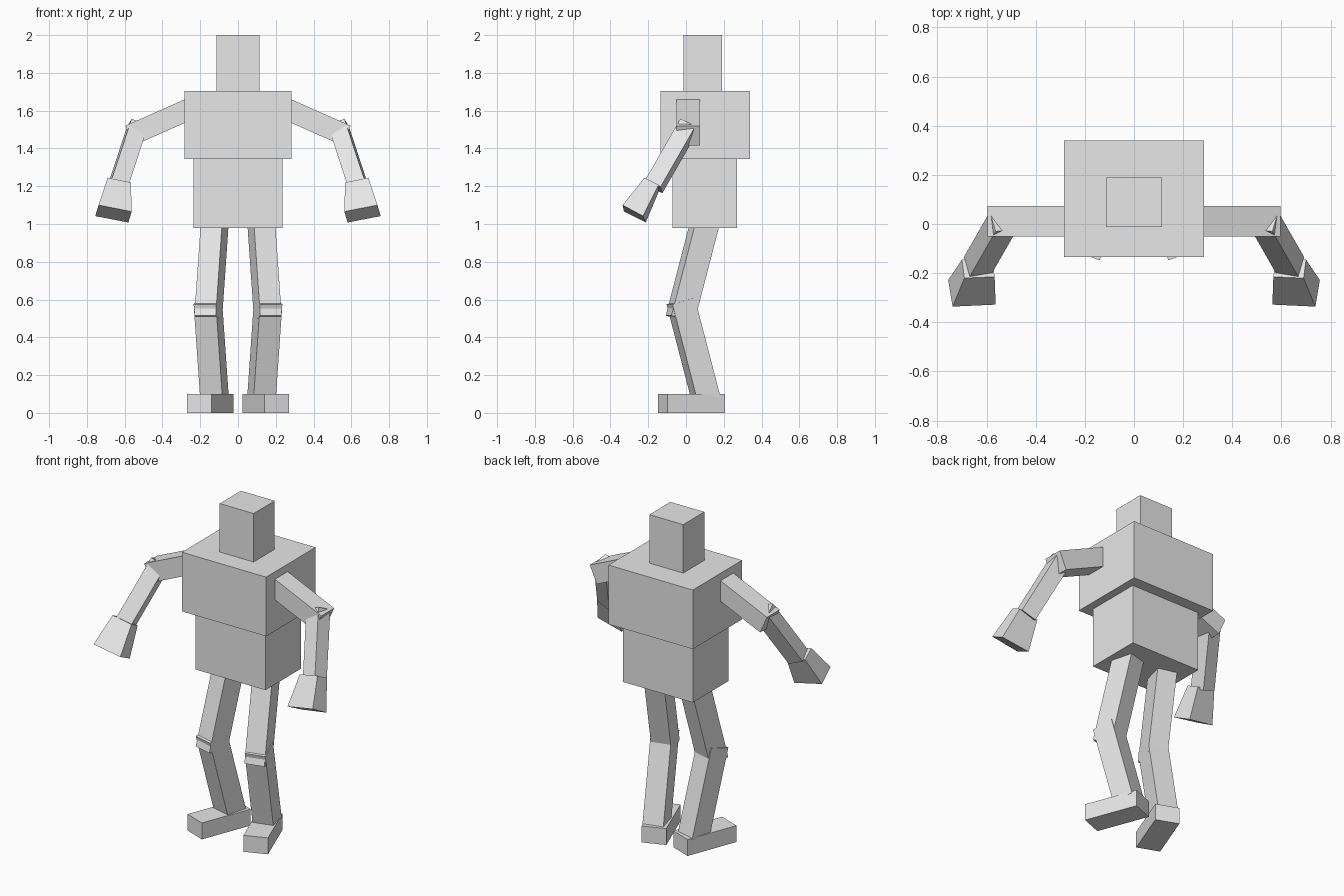
import bpy, bmesh, math
from mathutils import Vector

old = bpy.data.objects.get("Cube")
if old:
    bpy.data.objects.remove(old, do_unlink=True)

GREY = (0.8, 0.8, 0.8, 1.0)
mat = bpy.data.materials.new("plain grey")
mat.use_nodes = True
mat.diffuse_color = GREY
mat.node_tree.nodes["Principled BSDF"].inputs["Base Color"].default_value = GREY


def hexahedron(name, start, end, side=1):
    """Solid joining two four-cornered ends; side=-1 mirrors it across x."""
    bm = bmesh.new()
    a, b = [[bm.verts.new((p[0] * side, p[1], p[2])) for p in ring] for ring in (start, end)]
    bm.faces.new(a)
    bm.faces.new(b)
    for i in range(4):
        j = (i + 1) % 4
        bm.faces.new((a[i], a[j], b[j], b[i]))
    bmesh.ops.recalc_face_normals(bm, faces=bm.faces)
    mesh = bpy.data.meshes.new(name)
    bm.to_mesh(mesh)
    bm.free()
    mesh.materials.append(mat)
    obj = bpy.data.objects.new(name, mesh)
    bpy.context.collection.objects.link(obj)


def block(name, x, y, z):
    """Upright box from its ranges."""
    rings = [[(x[0], y[0], h), (x[1], y[0], h), (x[1], y[1], h), (x[0], y[1], h)] for h in z]
    hexahedron(name, *rings)


def limb(name, corner, width, depth, length, side):
    """Slanted box from one corner and three edge vectors."""
    c, w, d, l = Vector(corner), Vector(width), Vector(depth), Vector(length)
    ring = [c, c + w, c + w + d, c + d]
    hexahedron(name, ring, [p + l for p in ring], side)


# Head and torso
block("head", (-0.114, 0.114), (-0.013, 0.19), (1.70, 2.0))
block("chest", (-0.284, 0.284), (-0.135, 0.34), (1.345, 1.705))
block("waist", (-0.235, 0.235), (-0.072, 0.27), (0.98, 1.35))

# Leg directions: turned outward, bent at the knee
UP = Vector((0, 0, 1))
yaw, tilt = math.radians(15), math.radians(15)
fwd = Vector((math.sin(yaw), -math.cos(yaw), 0))
out = Vector((math.cos(yaw), math.sin(yaw), 0))
s, c = math.sin(tilt), math.cos(tilt)

# Foot directions
fyaw = math.radians(21)
foot_back = Vector((-math.sin(fyaw), math.cos(fyaw), 0))
foot_out = Vector((math.cos(fyaw), math.sin(fyaw), 0))

# Arm directions
drop = math.radians(24)
upper_axis = Vector((math.cos(drop), 0, -math.sin(drop)))
upper_up = Vector((math.sin(drop), 0, math.cos(drop)))
fore_axis = Vector((0.275, -0.48, -0.835)).normalized()
fore_depth = fore_axis.cross(Vector((-0.93, 0.1, -0.36))).normalized()
fore_width = fore_depth.cross(fore_axis)

# Flared hand: wrist end and finger end
wrist = [(0.69, -0.22, 1.245), (0.567, -0.215, 1.22), (0.578, -0.14, 1.182), (0.70, -0.145, 1.207)]
tip = [(0.738, -0.336, 1.10), (0.563, -0.328, 1.066), (0.58, -0.213, 1.008), (0.756, -0.228, 1.042)]

for side, label in ((1, "left"), (-1, "right")):
    limb(label + "_thigh", (0.118, -0.107, 0.515), out * 0.117,
         -(fwd * c + UP * s) * 0.13, (UP * c - fwd * s) * 0.58, side)
    limb(label + "_shin", (0.117, -0.103, 0.575), out * 0.122,
         -(fwd * c - UP * s) * 0.127, -(UP * c + fwd * s) * 0.535, side)
    limb(label + "_foot", (0.14, -0.148, 0), foot_out * 0.14,
         foot_back * 0.325, UP * 0.10, side)
    limb(label + "_upper_arm", (0.55, -0.05, 1.416), (0, 0.123, 0),
         upper_up * 0.114, -upper_axis * 0.40, side)
    limb(label + "_forearm", (0.563, -0.03, 1.557), fore_width * 0.095,
         fore_depth * 0.092, fore_axis * 0.385, side)
    hexahedron(label + "_hand", wrist, tip, side)
